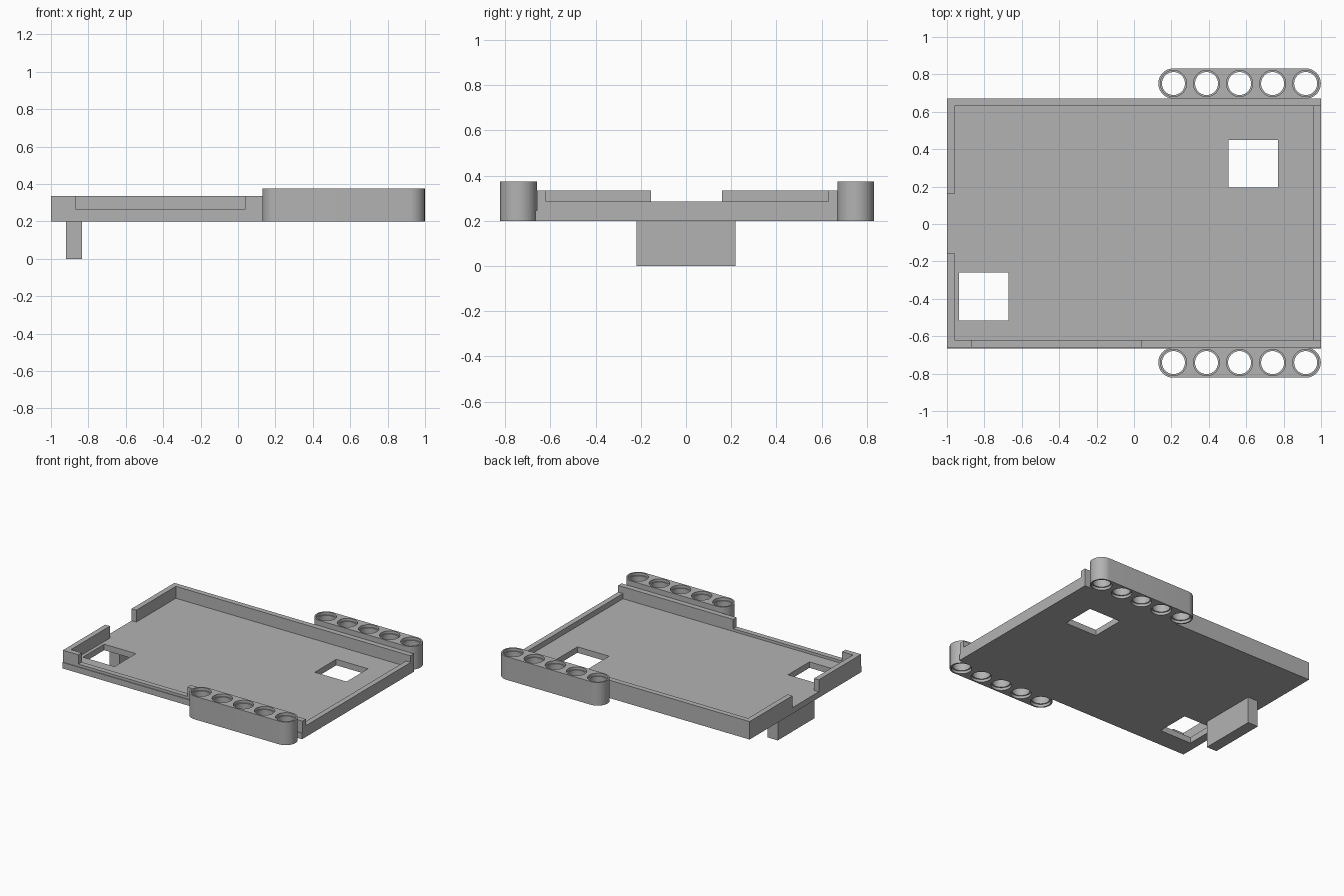
import bpy, bmesh, math

cube = bpy.data.objects.get("Cube")
if cube:
    bpy.data.objects.remove(cube, do_unlink=True)

grey = bpy.data.materials.new("light_grey")
grey.use_nodes = True
colour = (0.45, 0.45, 0.45, 1)
grey.diffuse_color = colour
for node in grey.node_tree.nodes:
    if node.type == 'BSDF_PRINCIPLED':
        node.inputs["Base Color"].default_value = colour


def make_object(name, bm):
    bmesh.ops.recalc_face_normals(bm, faces=bm.faces)
    mesh = bpy.data.meshes.new(name)
    bm.to_mesh(mesh)
    bm.free()
    mesh.materials.append(grey)
    obj = bpy.data.objects.new(name, mesh)
    bpy.context.collection.objects.link(obj)
    return obj


def box(name, xs, ys, zs):
    bm = bmesh.new()
    bmesh.ops.create_cube(bm, size=1)
    for v in bm.verts:
        for axis, (low, high) in enumerate((xs, ys, zs)):
            v.co[axis] = high if v.co[axis] > 0 else low
    return make_object(name, bm)


def cut(obj, cutter):
    mod = obj.modifiers.new("cut", 'BOOLEAN')
    mod.operation = 'DIFFERENCE'
    mod.solver = 'EXACT'
    mod.object = cutter
    bpy.context.view_layer.objects.active = obj
    bpy.ops.object.modifier_apply(modifier=mod.name)
    bpy.data.objects.remove(cutter, do_unlink=True)


def smooth(obj):
    bpy.ops.object.select_all(action='DESELECT')
    obj.select_set(True)
    bpy.context.view_layer.objects.active = obj
    bpy.ops.object.shade_smooth_by_angle(angle=math.radians(30))


BOTTOM, FLOOR, RIM = 0.2, 0.245, 0.335
FRONT, BACK, WALL = -0.66, 0.67, 0.04
IN_X, IN_FRONT, IN_BACK = 1 - WALL, FRONT + WALL, BACK - WALL

# Tray floor with two square openings
floor = box("tray_floor", (-1, 1), (FRONT - 0.005, BACK), (BOTTOM, FLOOR))
for xs, ys in (((0.505, 0.77), (0.195, 0.45)), ((-0.935, -0.67), (-0.515, -0.26))):
    cut(floor, box("opening_cutter", xs, ys, (0.1, 0.4)))

# Rim walls, with a gap at one end and lowered runs
box("back_wall", (-1, 1), (IN_BACK, BACK), (FLOOR, RIM))
box("front_wall_corner", (-1, -0.87), (FRONT, IN_FRONT), (FLOOR, RIM))
box("front_wall_low", (-0.87, 0.04), (FRONT, IN_FRONT), (FLOOR, 0.265))
box("front_wall_high", (0.04, 1), (FRONT, IN_FRONT), (FLOOR, RIM))
box("left_wall_low", (IN_X, 1), (IN_FRONT, IN_BACK), (FLOOR, 0.285))
box("right_wall_front", (-1, -IN_X), (IN_FRONT, -0.155), (FLOOR, RIM))
box("right_wall_back", (-1, -IN_X), (0.16, IN_BACK), (FLOOR, RIM))

# Tab below the tray
box("lower_tab", (-0.92, -0.835), (-0.22, 0.22), (0, BOTTOM))

# Rounded side beams with five recessed through holes
RADIUS, TOP, PITCH, FIRST = 0.081, 0.375, 0.1767, 0.211
HOLES = [FIRST + PITCH * i for i in range(5)]


def rounded_beam(name, y):
    bm = bmesh.new()
    outline = []
    steps = 24
    for centre, start in ((HOLES[-1], -math.pi / 2), (HOLES[0], math.pi / 2)):
        for i in range(steps + 1):
            a = start + math.pi * i / steps
            outline.append(bm.verts.new((centre + RADIUS * math.cos(a),
                                         y + RADIUS * math.sin(a), BOTTOM)))
    base = bm.faces.new(outline)
    top = bmesh.ops.extrude_face_region(bm, geom=[base])["geom"]
    for v in top:
        if isinstance(v, bmesh.types.BMVert):
            v.co.z = TOP
    return make_object(name, bm)


def hole_cutter(y):
    bm = bmesh.new()
    wide, narrow, recess, sides = 0.07, 0.0615, 0.02, 40
    profile = ((wide, BOTTOM - 0.05), (wide, BOTTOM + recess), (narrow, BOTTOM + recess),
               (narrow, TOP - recess), (wide, TOP - recess), (wide, TOP + 0.05))
    for x in HOLES:
        rings = [[bm.verts.new((x + r * math.cos(math.tau * i / sides),
                                y + r * math.sin(math.tau * i / sides), z))
                  for i in range(sides)] for r, z in profile]
        for a, b in zip(rings, rings[1:]):
            for i in range(sides):
                j = (i + 1) % sides
                bm.faces.new((a[i], a[j], b[j], b[i]))
        bm.faces.new(rings[0][::-1])
        bm.faces.new(rings[-1])
    return make_object("hole_cutter", bm)


for name, y in (("front_beam", FRONT - RADIUS), ("back_beam", BACK + RADIUS)):
    beam = rounded_beam(name, y)
    cut(beam, hole_cutter(y))
    smooth(beam)
